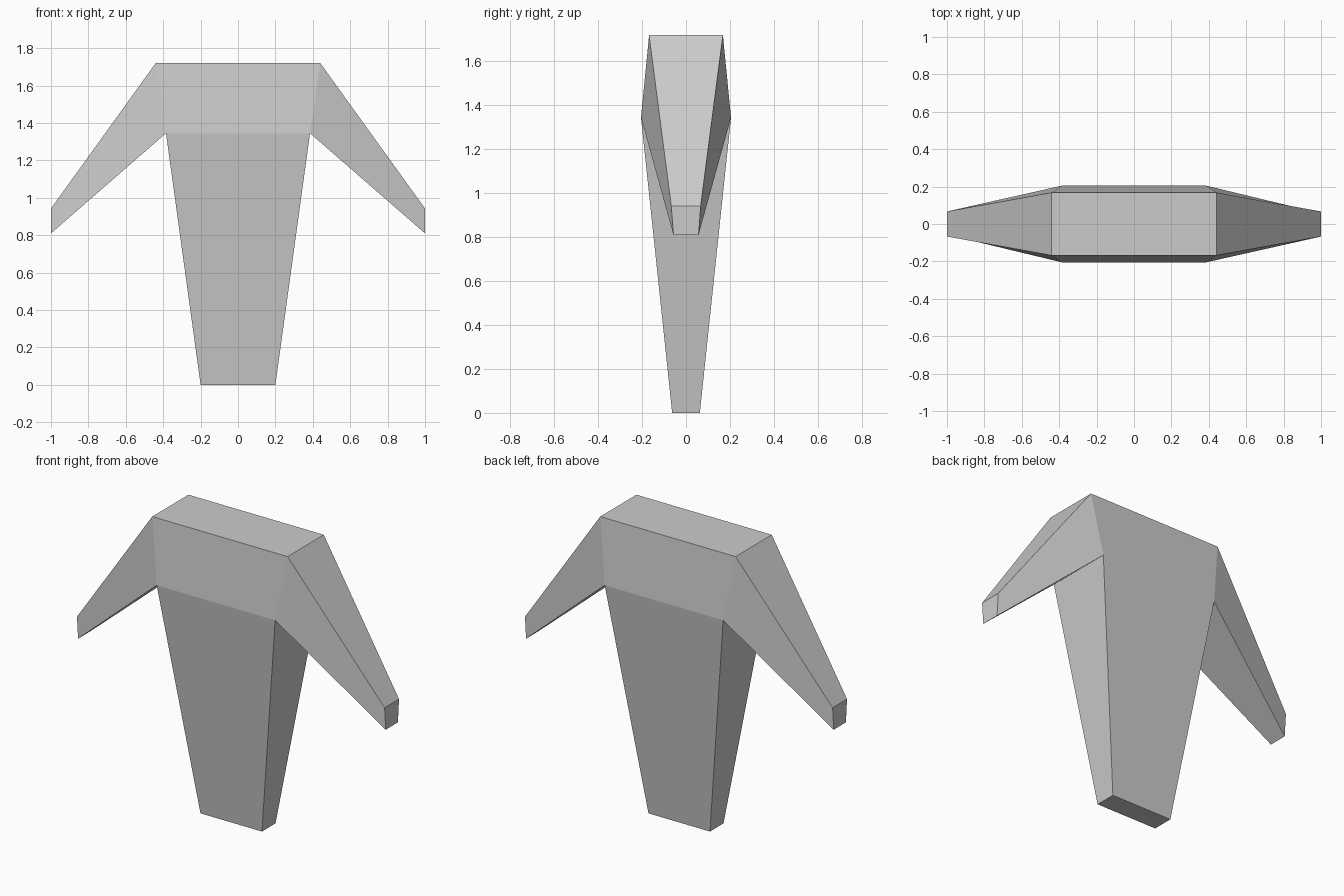
import bpy, bmesh

if "Cube" in bpy.data.objects:
    bpy.data.objects.remove(bpy.data.objects["Cube"])

bm = bmesh.new()


def rectangle(half_x, half_y, z):
    return [bm.verts.new((sx * half_x, sy * half_y, z))
            for sx, sy in ((-1, -1), (1, -1), (1, 1), (-1, 1))]


def bridge(a, b):
    """Join two four-sided loops and return the side faces."""
    return [bm.faces.new((a[i], a[(i + 1) % 4], b[(i + 1) % 4], b[i]))
            for i in range(4)]


# Tapered torso: base, armpit level and shoulder top
base = rectangle(0.20, 0.063, 0.0)
armpit = rectangle(0.385, 0.205, 1.345)
shoulder = rectangle(0.44, 0.168, 1.72)
bm.faces.new(base[::-1])
bridge(base, armpit)
sides = bridge(armpit, shoulder)
bm.faces.new(shoulder)

# Arms: extrude both shoulder sides out and down to small tips
for side, face in ((1, sides[1]), (-1, sides[3])):
    tip = bmesh.ops.extrude_discrete_faces(bm, faces=[face])["faces"][0]
    for v in tip.verts:
        upper = v.co.z > 1.5
        front_back = 1 if v.co.y > 0 else -1
        v.co = (side, front_back * (0.067 if upper else 0.057),
                0.943 if upper else 0.81)

bmesh.ops.remove_doubles(bm, verts=bm.verts, dist=0.0005)
bmesh.ops.recalc_face_normals(bm, faces=bm.faces)
mesh = bpy.data.meshes.new("torso_with_arms")
bm.to_mesh(mesh)
bm.free()
body = bpy.data.objects.new("torso_with_arms", mesh)
bpy.context.collection.objects.link(body)
